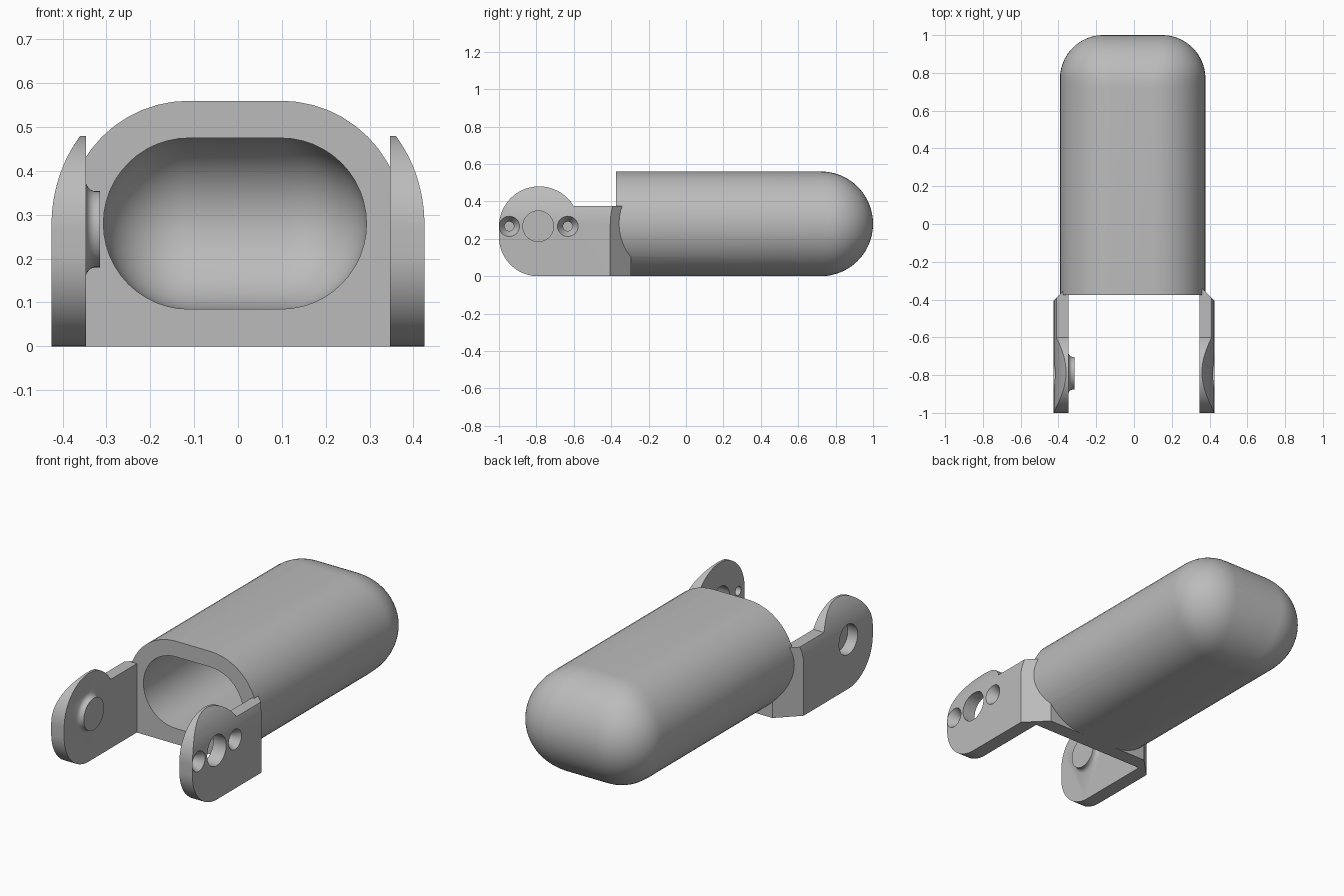
import bpy, bmesh
from math import sin, cos, pi, radians, sqrt

old = bpy.data.objects.get("Cube")
if old:
    bpy.data.objects.remove(old, do_unlink=True)

grey = bpy.data.materials.new("plain grey")
grey.use_nodes = True
grey.diffuse_color = (0.5, 0.5, 0.5, 1)
grey.node_tree.nodes["Principled BSDF"].inputs["Base Color"].default_value = (0.5, 0.5, 0.5, 1)


def loft(name, rings):
    """Skin a list of equal-length rings and cap both ends."""
    bm = bmesh.new()
    loops = [[bm.verts.new(p) for p in ring] for ring in rings]
    n = len(loops[0])
    for a, b in zip(loops, loops[1:]):
        for i in range(n):
            j = (i + 1) % n
            bm.faces.new((a[i], a[j], b[j], b[i]))
    bm.faces.new(loops[0])
    bm.faces.new(loops[-1])
    bmesh.ops.recalc_face_normals(bm, faces=bm.faces[:])
    mesh = bpy.data.meshes.new(name)
    bm.to_mesh(mesh)
    bm.free()
    ob = bpy.data.objects.new(name, mesh)
    bpy.context.collection.objects.link(ob)
    return ob


def prism(name, pts, lo, hi, place):
    return loft(name, [[place(a, b, t) for a, b in pts] for t in (lo, hi)])


def lathe(name, profile, y, z=0.267, n=48):
    """Turn (x, radius) pairs around an axis parallel to x."""
    return loft(name, [[(x, y + r * cos(2 * pi * i / n), z + r * sin(2 * pi * i / n))
                        for i in range(n)] for x, r in profile])


def arc(cx, cy, r, start, end, n=24):
    angles = [radians(start + (end - start) * i / n) for i in range(n + 1)]
    return [(cx + r * cos(a), cy + r * sin(a)) for a in angles]


def combine(target, other, operation):
    mod = target.modifiers.new(operation, "BOOLEAN")
    mod.operation, mod.object, mod.solver = operation, other, "EXACT"
    bpy.context.view_layer.objects.active = target
    bpy.ops.object.modifier_apply(modifier=mod.name)
    bpy.data.objects.remove(other, do_unlink=True)


def capsule(name, radius, flat, front, back, plan_radius):
    """Oblong tube along y with a domed back end."""
    cx, cz, width = -0.007, 0.28, flat + radius

    def ring(y, r, half):
        right = arc(cx + half, cz, r, -90, 90)
        left = arc(cx - half, cz, r, 90, 270)
        return [(x, y, z) for x, z in right + left]

    rings = [ring(front, radius, flat)]
    for i in range(25):
        a = radians(88.5 * i / 24)
        y, r = back - radius + radius * sin(a), radius * cos(a)
        u = max(0, y - back + plan_radius)
        w = width - plan_radius + sqrt(max(0, plan_radius ** 2 - u ** 2))
        rings.append(ring(y, r, max(w - r, flat)))
    return loft(name, rings)


# Bracket: two arms joined by a cross slab, trimmed by side and front outlines
half = [(0.347, -0.375), (0.347, -1.1), (0.45, -1.1), (0.45, -0.43), (0.315, -0.295)]
plan = half + [(-x, y) for x, y in reversed(half)]
shell = prism("finger_shell", plan, -0.1, 0.6, lambda x, y, z: (x, y, z))

side = arc(-0.79, 0.21, 0.21, 270, 180) + arc(-0.785, 0.265, 0.215, 180, 30.8, 40)
side += [(-0.2, 0.375), (-0.2, 0)]
side_trim = prism("side_trim", side, -0.6, 0.6, lambda y, z, x: (x, y, z))
combine(shell, side_trim, "INTERSECT")

curve = [(0.425, -0.2)] + arc(0.085, 0.28, 0.34, 0, 60)
outline = curve + [(-x, z) for x, z in reversed(curve)]
front_trim = prism("front_trim", outline, -1.3, 0, lambda x, z, y: (x, y, z))
combine(shell, front_trim, "INTERSECT")

# Hollow domed body
combine(shell, capsule("body", 0.28, 0.105, -0.375, 1.0, 0.23), "UNION")
combine(shell, capsule("cavity", 0.195, 0.105, -0.6, 0.915, 0.18), "DIFFERENCE")

# Flared hinge pin inside one arm, with a recess behind it
pin = [(-0.36, 0.105), (-0.347, 0.105), (-0.342, 0.096), (-0.336, 0.09),
       (-0.328, 0.087), (-0.315, 0.087)]
combine(shell, lathe("hinge_pin", pin, -0.79), "UNION")
combine(shell, lathe("pin_recess", [(-0.5, 0.08), (-0.365, 0.08)], -0.79), "DIFFERENCE")

# Hinge hole and countersunk screw holes in the other arm
combine(shell, lathe("hinge_hole", [(0.3, 0.082), (0.5, 0.082)], -0.79), "DIFFERENCE")
screw = [(0.3, 0.025), (0.375, 0.025), (0.425, 0.055), (0.45, 0.055)]
for y in (-0.945, -0.632):
    combine(shell, lathe("screw_hole", screw, y), "DIFFERENCE")

# Finish
shell.data.materials.clear()
shell.data.materials.append(grey)
for face in shell.data.polygons:
    face.material_index = 0
bpy.ops.object.select_all(action="DESELECT")
shell.select_set(True)
bpy.context.view_layer.objects.active = shell
bpy.ops.object.shade_smooth_by_angle(angle=radians(30))
